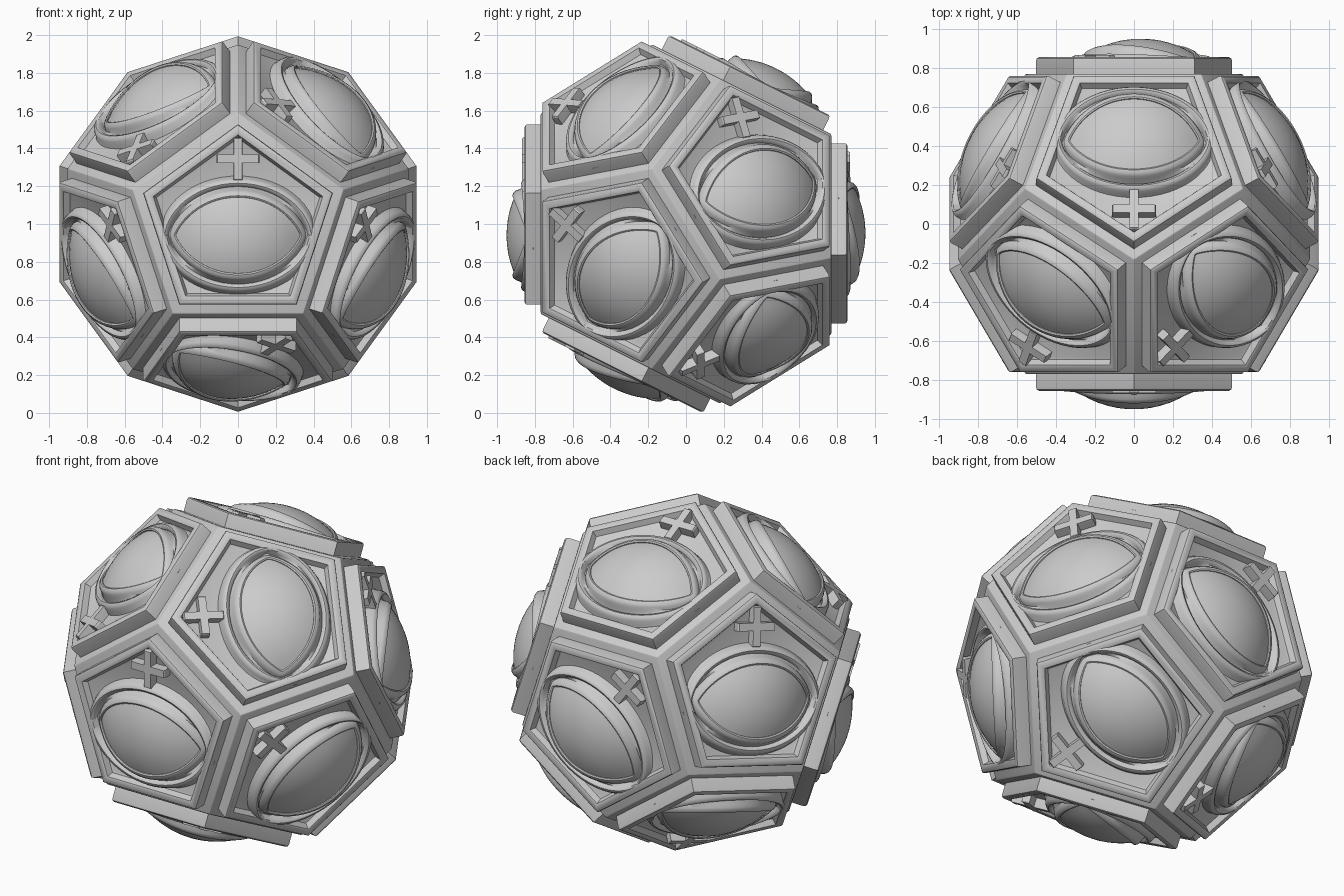
import bpy, bmesh
from math import sin, cos, pi, radians, sqrt
from itertools import combinations
from mathutils import Vector, Matrix

if "Cube" in bpy.data.objects:
    bpy.data.objects.remove(bpy.data.objects["Cube"])

MID = Vector((0, 0, 1.0))      # centre of the ball
BODY_R, TOP = 0.77, 0.855      # distance of the body faces and of the plate rims
EYE_Y = -0.06                  # eye sits a little away from the mark
BALL_R, PEAK = 0.52, 0.95      # curvature and height of the eyeballs


def ring_dir(deg, y):
    a = radians(deg)
    s = 2 / sqrt(5)
    return Vector((s * cos(a), y / sqrt(5), s * sin(a)))


# face normal of each side, with a rough position of its cross mark
SIDES = {
    "front": (Vector((0, -1, 0)), (0, -.85, .34)),
    "back": (Vector((0, 1, 0)), (-.2, .85, .28)),
    "front_upper_right": (ring_dir(54, -1), (.21, -.64, .63)),
    "front_upper_left": (ring_dir(126, -1), (-.56, -.59, .40)),
    "front_left": (ring_dir(198, -1), (-.65, -.65, -.02)),
    "front_bottom": (ring_dir(270, -1), (.205, -.59, -.655)),
    "front_right": (ring_dir(342, -1), (.66, -.645, -.02)),
    "back_right": (ring_dir(18, 1), (.66, .29, .59)),
    "back_top": (ring_dir(90, 1), (0, .06, .92)),
    "back_left": (ring_dir(162, 1), (-.67, .31, .53)),
    "back_lower_left": (ring_dir(234, 1), (0, .19, -.98)),
    "back_lower_right": (ring_dir(306, 1), (.51, .09, -.75)),
}
NORMALS = [n for n, _ in SIDES.values()]
# corners of the dodecahedron: where three neighbouring faces meet
CORNERS = [(a + b + c).normalized() for a, b, c in combinations(NORMALS, 3)
           if min(a.dot(b), b.dot(c), a.dot(c)) > 0.4]


def finish(bm, name, angle=35):
    bmesh.ops.recalc_face_normals(bm, faces=bm.faces)
    me = bpy.data.meshes.new(name)
    bm.to_mesh(me)
    bm.free()
    me.shade_smooth()
    me.set_sharp_from_angle(angle=radians(angle))
    return me


def place(name, me, matrix):
    ob = bpy.data.objects.new(name, me)
    bpy.context.collection.objects.link(ob)
    ob.matrix_world = matrix
    return ob


def loft(name, rings, cap=False, angle=35):
    """Skin a list of closed point rings; optionally fill the last one."""
    bm = bmesh.new()
    loops = [[bm.verts.new(p) for p in ring] for ring in rings]
    n = len(loops[0])
    for a, b in zip(loops, loops[1:]):
        for i in range(n):
            j = (i + 1) % n
            bm.faces.new((a[i], a[j], b[j], b[i]))
    if cap:
        bm.faces.new(loops[-1])
    return finish(bm, name, angle)


def ball_height(x, y):
    return PEAK - BALL_R + sqrt(BALL_R ** 2 - x * x - y * y)


def lens(w, h, blend, n=28):
    """Almond outline from two arcs, blended towards an ellipse."""
    rad = (w * w + h * h) / (2 * h)
    pts = []
    for i in range(2 * n):
        t = pi * i / n
        x = w * cos(t)
        arc = sqrt(max(rad * rad - x * x, 0)) - (rad - h)
        y = (1 - blend) * arc + blend * h * abs(sin(t))
        pts.append((x, y if i < n else -y))
    return pts


# --- body core with softened edges
bm = bmesh.new()
for c in CORNERS:
    bm.verts.new(c * BODY_R * 1.2584)
bmesh.ops.convex_hull(bm, input=bm.verts)
bmesh.ops.dissolve_limit(bm, angle_limit=0.05, verts=bm.verts, edges=bm.edges)
bmesh.ops.bevel(bm, geom=list(bm.edges), offset=0.01, segments=2, profile=0.5, affect='EDGES')
place("body_core", finish(bm, "body_core", 25), Matrix.Translation(MID))

# --- pentagon plate: side wall, rounded rim, recessed floor
profile = [(.528, .755), (.528, .838), (.524, .849), (.512, TOP), (.482, TOP),
           (.472, .851), (.455, .818), (.44, .812)]
plate = loft("plate", [[(r * cos(pi / 2 + k * 2 * pi / 5), r * sin(pi / 2 + k * 2 * pi / 5), z)
                        for k in range(5)] for r, z in profile], cap=True)

# --- eyeball cap
opening = lens(.338, .208, .15)
eyeball = loft("eyeball", [[(x * s, y * s + EYE_Y, ball_height(x * s, y * s)) for x, y in opening]
                           for s in (1, .85, .7, .55, .4, .25, .1)], cap=True)

# --- eyelid: thin inner ridge, groove, broad outer ring; heights are relative to
#     the ball (first group) or eased towards a flat ring (second group)
lid_rows = [(.328, .200, .15, -.012, 1), (.330, .202, .15, .006, 1), (.338, .210, .15, .014, 1),
            (.352, .226, .2, .016, 1), (.362, .237, .25, .008, 1), (.366, .243, .3, -.006, 1),
            (.372, .258, .5, .852, 0), (.378, .266, .6, .868, 0), (.387, .276, .7, .873, 0),
            (.398, .290, .8, .868, 0), (.406, .300, .85, .853, 0), (.412, .308, .9, .830, 0),
            (.420, .316, .9, .808, 0)]
rings = []
for w, h, blend, z, on_ball in lid_rows:
    ring = []
    for x, y in lens(w, h, blend):
        drop = .018 * (x / w) ** 2 if z > .82 else 0
        ring.append((x, y + EYE_Y, ball_height(x, y) + z if on_ball else z - drop))
    rings.append(ring)
eyelid = loft("eyelid", rings, angle=40)

# --- cross mark: one plus-shaped outline extruded and bevelled
A, W, CY = .113, .023, .345
quarter = [(A, -W), (A, W), (W, W)]
plus = []
for k in range(4):
    c, s = round(cos(k * pi / 2)), round(sin(k * pi / 2))
    plus += [(x * c - y * s, x * s + y * c) for x, y in quarter]
cross = loft("cross_mark", [[(x * f, y * f + CY, z) for x, y in plus]
                            for f, z in ((1, .80), (1, .860), (.96, .867))], cap=True, angle=25)

# --- put one plate, eye and cross on every side
for side, (n, hint) in SIDES.items():
    v = max((c for c in CORNERS if c.dot(n) > 0.7), key=lambda c: c.dot(Vector(hint)))
    up = (v - n * v.dot(n)).normalized()
    right = up.cross(n)
    m = Matrix.Translation(MID) @ Matrix((right, up, n)).transposed().to_4x4()
    for part, me in (("plate", plate), ("eyeball", eyeball), ("eyelid", eyelid), ("cross_mark", cross)):
        place(f"{part}_{side}", me, m)
